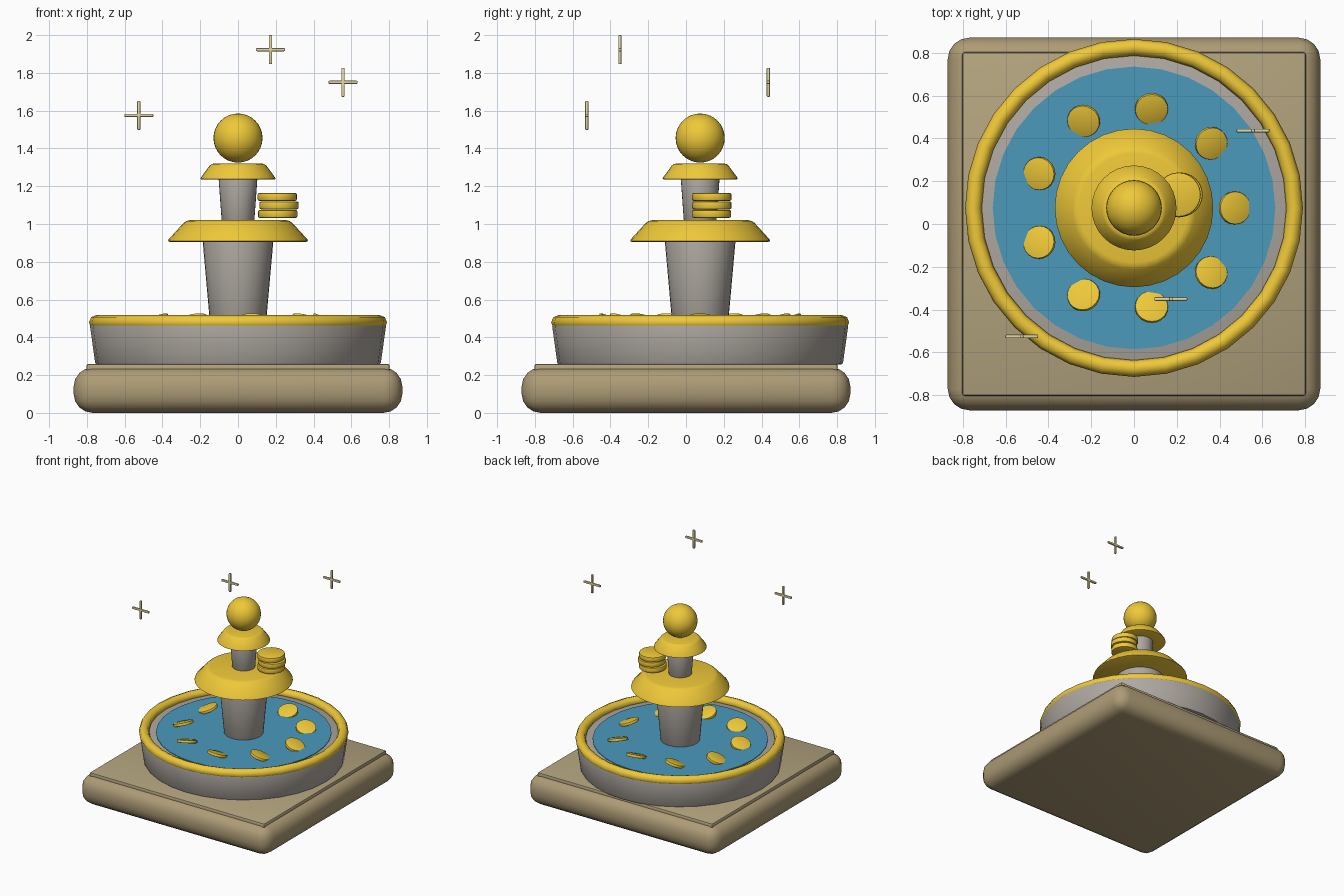
import bpy, math

if "Cube" in bpy.data.objects:
    bpy.data.objects.remove(bpy.data.objects["Cube"])

CY = 0.075  # fountain axis, slightly behind the plinth centre


def material(name, rgb):
    m = bpy.data.materials.new(name)
    m.diffuse_color = (*rgb, 1)
    m.use_nodes = True
    m.node_tree.nodes["Principled BSDF"].inputs["Base Color"].default_value = m.diffuse_color
    return m


GOLD = material("gold", (0.86, 0.58, 0.04))
SAND = material("sandstone", (0.42, 0.33, 0.18))
SLAB = material("light_sandstone", (0.45, 0.37, 0.21))
STONE = material("stone", (0.42, 0.39, 0.35))
WATER = material("water", (0.07, 0.32, 0.50))
PALE = material("pale_gold", (0.78, 0.70, 0.38))


def finish(name, mat, bevel=0, segments=2, angle=35):
    o = bpy.context.object
    o.name = name
    o.data.materials.append(mat)
    if bevel:
        b = o.modifiers.new("bevel", 'BEVEL')
        b.width, b.segments = bevel, segments
        b.limit_method = 'ANGLE'
        b.angle_limit = math.radians(35)
        bpy.ops.object.modifier_apply(modifier="bevel")
    bpy.ops.object.shade_smooth_by_angle(angle=math.radians(angle))
    return o


def box(name, mat, loc, size, bevel, segments=2):
    bpy.ops.mesh.primitive_cube_add(size=1, location=loc)
    o = bpy.context.object
    o.scale = size
    bpy.ops.object.transform_apply(location=False, rotation=False, scale=True)
    return finish(name, mat, bevel, segments)


def frustum(name, mat, r0, r1, z0, z1, bevel=0.0, xy=(0, CY), rot=(0, 0, 0), verts=32):
    bpy.ops.mesh.primitive_cone_add(vertices=verts, radius1=r0, radius2=r1, depth=z1 - z0,
                                    location=(*xy, (z0 + z1) / 2), rotation=rot)
    return finish(name, mat, bevel)


# Square plinth
box("plinth", SAND, (0, 0, 0.12), (1.74, 1.74, 0.24), 0.1, 4)
box("plinth_top_slab", SLAB, (0, 0, 0.235), (1.605, 1.605, 0.05), 0.012)

# Basin, gold rim and water
frustum("basin", STONE, 0.755, 0.785, 0.255, 0.47, 0.012)
bpy.ops.mesh.primitive_torus_add(major_segments=32, minor_segments=8, major_radius=0.75,
                                 minor_radius=0.039, location=(0, CY, 0.479))
finish("basin_rim", GOLD, angle=60)
frustum("water", WATER, 0.66, 0.66, 0.44, 0.475)

# Tiered columns and bowls
frustum("lower_column", STONE, 0.147, 0.188, 0.46, 0.92, 0.008)
frustum("lower_bowl", GOLD, 0.38, 0.275, 0.905, 1.02, 0.02)
frustum("upper_column", STONE, 0.086, 0.103, 1.01, 1.245, 0.006)
frustum("upper_bowl", GOLD, 0.205, 0.142, 1.235, 1.32, 0.014)
bpy.ops.mesh.primitive_uv_sphere_add(segments=32, ring_count=16, radius=0.13,
                                     location=(0, CY, 1.455))
finish("finial_ball", GOLD)

# Ring of tilted coins half sunk in the water
for i in range(9):
    a = math.tau * i / 9
    frustum(f"pool_coin_{i + 1}", GOLD, 0.077, 0.077, 0.479, 0.501, 0.004,
            (0.47 * math.cos(a), CY + 0.47 * math.sin(a)),
            (0.38 * math.sin(a), 0.38 * math.cos(a), 0), 20)

# Stack of coins on the lower bowl
for i, (x, y) in enumerate([(0.21, 0.135), (0.217, 0.137), (0.208, 0.137)]):
    z = 1.033 + 0.045 * i
    frustum(f"stacked_coin_{i + 1}", GOLD, 0.104, 0.104, z, z + 0.041, 0.008, (x, y), verts=24)

# Floating sparkles made of two crossed bars
for i, p in enumerate([(-0.525, -0.525, 1.575), (0.172, -0.35, 1.923), (0.556, 0.436, 1.75)]):
    box(f"sparkle_{i + 1}_bar", PALE, p, (0.154, 0.017, 0.017), 0.005)
    box(f"sparkle_{i + 1}_post", PALE, p, (0.017, 0.017, 0.154), 0.005)
